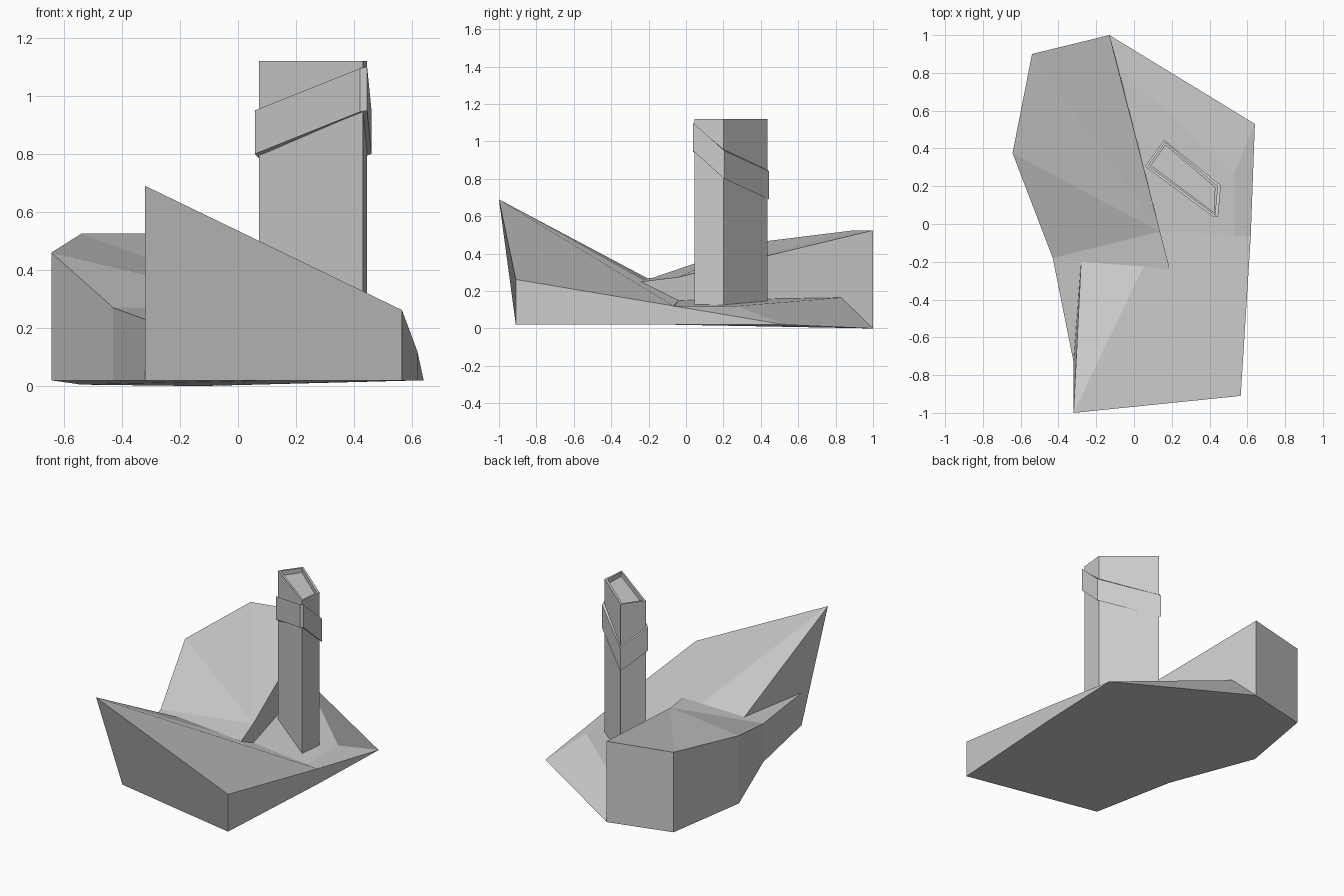
import bpy, bmesh

if "Cube" in bpy.data.objects:
    bpy.data.objects.remove(bpy.data.objects["Cube"])

# named corners: capitals are upper points, lower case are on the underside
P = {
    'A': (-.54, .90, .525), 'a': (-.54, .90, .005),
    'B': (-.13, 1.0, .525), 'b': (-.13, 1.0, 0),
    'H': (-.643, .375, .46), 'h': (-.643, .375, .02),
    'G': (-.43, -.18, .27), 'g': (-.43, -.18, .02),
    'S': (.138, -.04, .275), 's': (.138, -.04, .02),
    'R': (.19, -.24, .25), 'r': (.19, -.24, .12),
    'Q': (-.28, -.20, .265), 'q': (-.28, -.20, .12),
    'P': (-.32, -.73, .23), 'p': (-.32, -.73, .02),
    'F': (-.32, -1.0, .69),
    'E': (.565, -.91, .262), 'e': (.565, -.91, .02),
    'D': (.618, -.065, .12), 'd': (.618, -.065, .02),
    'C': (.64, .53, .02), 'V': (.138, -.04, .15),
    'T': (-.083, .83, .165),
    'K': (.53, -.062, .12), 'L': (.53, .27, .12),
}


def make_object(name, verts, faces):
    me = bpy.data.meshes.new(name)
    me.from_pydata(verts, [], faces)
    bm = bmesh.new()
    bm.from_mesh(me)
    bmesh.ops.recalc_face_normals(bm, faces=bm.faces)
    bm.to_mesh(me)
    bm.free()
    ob = bpy.data.objects.new(name, me)
    bpy.context.collection.objects.link(ob)
    return ob


def faceted(name, faces):
    """Mesh from strings of corner letters."""
    keys = sorted(set(''.join(faces.split())))
    return make_object(name, [P[k] for k in keys],
                       [[keys.index(c) for c in f] for f in faces.split()])


def prism(name, outline, low, high):
    """Upright prism with its own low and high z at every corner."""
    n = len(outline)
    verts = [(x, y, z) for (x, y), z in zip(outline, low)]
    verts += [(x, y, z) for (x, y), z in zip(outline, high)]
    faces = [[i, (i + 1) % n, (i + 1) % n + n, i + n] for i in range(n)]
    faces += [list(range(n))[::-1], list(range(n, 2 * n))]
    return make_object(name, verts, faces)


# tall sloping block at the back left, with its overhanging tip
faceted('rear_block', 'ABS ASH HSG GSRQ AabB HhaA GghH BbTVsS SVrR RrqQ bahgs')

# wedge at the front with a raised, leaning corner
faceted('front_wedge', 'FEDV FVQ FQP GQP FPp FEep EedD PpgG pedsg DdsV GgsVQ')

# low plinth with sloped sides under the tower
faceted('plinth', 'TVKL LKDC TLCb bCds KVsdD CDd')

# tower shaft with a recessed top
shaft = [(.073, .308), (.165, .435), (.445, .20), (.43, .045)]
tower = prism('tower', shaft, [.1] * 4, [1.12] * 4)
bm = bmesh.new()
bm.from_mesh(tower.data)
bm.faces.ensure_lookup_table()
top = max(bm.faces, key=lambda f: f.calc_center_median().z)
bmesh.ops.inset_region(bm, faces=[top], thickness=.018)
floor = bmesh.ops.extrude_face_region(bm, geom=[top])['geom']
bmesh.ops.translate(bm, vec=(0, 0, -.03),
                    verts=[v for v in floor if isinstance(v, bmesh.types.BMVert)])
if top.is_valid:
    bmesh.ops.delete(bm, geom=[top], context='FACES_ONLY')
bmesh.ops.recalc_face_normals(bm, faces=bm.faces)
bm.to_mesh(tower.data)
bm.free()

# slanted band wrapped round the tower
ring = [(.058, .305), (.16, .445), (.46, .205), (.445, .038), (.42, .038)]
low = [.80, .69, .80, .95, .945]
prism('tower_band', ring, low, [z + .15 for z in low])
